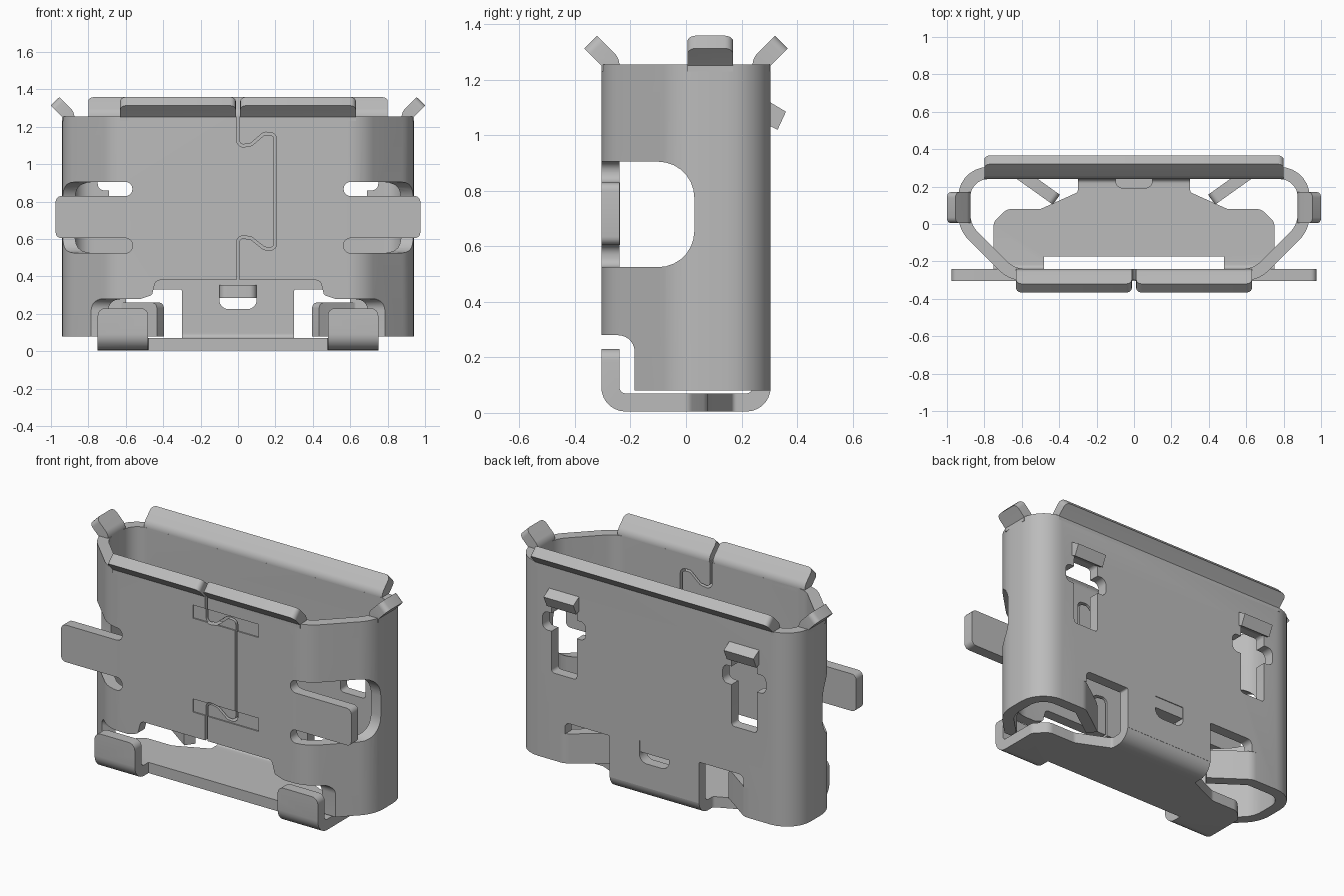
import bpy, bmesh, math
from mathutils import Vector

if "Cube" in bpy.data.objects:
    bpy.data.objects.remove(bpy.data.objects["Cube"])

T = 0.065  # sheet thickness
metal = bpy.data.materials.new("grey_metal")
metal.use_nodes = True
metal.diffuse_color = (0.5, 0.5, 0.5, 1)
metal.node_tree.nodes["Principled BSDF"].inputs["Base Color"].default_value = (0.5, 0.5, 0.5, 1)


def rounded(pts, r, closed=True, seg=7):
    """Fillet the corners of a 2D outline or path; r may be one radius or one per corner."""
    p = [Vector(q) for q in pts]
    radii = r if isinstance(r, list) else [r] * len(p)
    out = []
    for i, c in enumerate(p):
        if radii[i] == 0 or (not closed and i in (0, len(p) - 1)):
            out.append(c)
            continue
        a, b = (p[i - 1] - c).normalized(), (p[(i + 1) % len(p)] - c).normalized()
        half = a.angle(b) / 2
        mid = c + (a + b).normalized() * radii[i] / math.sin(half)
        start = c + a * radii[i] / math.tan(half) - mid
        end = c + b * radii[i] / math.tan(half) - mid
        turn = math.atan2(start.x * end.y - start.y * end.x, start.dot(end))
        for k in range(seg + 1):
            t = turn * k / seg
            out.append(mid + Vector((start.x * math.cos(t) - start.y * math.sin(t),
                                     start.x * math.sin(t) + start.y * math.cos(t))))
    return out


def band(path, t=T):
    """Closed outline of a strip of thickness t around an open path."""
    p = [Vector(q) for q in path]
    left, right = [], []
    for i, c in enumerate(p):
        d0 = (c - p[max(i - 1, 0)]).normalized()
        d1 = (p[min(i + 1, len(p) - 1)] - c).normalized()
        d = (d0 + d1).normalized()
        scale = t / 2 / max(d.dot(d1 if d1.length else d0), 0.5)
        n = Vector((-d.y, d.x)) * scale
        left.append(c + n)
        right.append(c - n)
    return left + right[::-1]


def rect(u0, u1, v0, v1):
    return [(u0, v0), (u1, v0), (u1, v1), (u0, v1)]


def prism(name, poly, axis, lo, hi, tip=None, r=0.03):
    """Extrude a 2D outline along an axis; tip picks corner edges to round."""
    place = {"X": lambda u, v, w: (w, u, v), "Y": lambda u, v, w: (u, w, v),
             "Z": lambda u, v, w: (u, v, w)}[axis]
    bm = bmesh.new()
    n = len(poly)
    a = [bm.verts.new(place(q[0], q[1], lo)) for q in poly]
    b = [bm.verts.new(place(q[0], q[1], hi)) for q in poly]
    bm.faces.new(a)
    bm.faces.new(b[::-1])
    for i in range(n):
        bm.faces.new((a[i], b[i], b[(i + 1) % n], a[(i + 1) % n]))
    bmesh.ops.recalc_face_normals(bm, faces=bm.faces)
    if tip:
        edges = [e for e in bm.edges if all(tip(v.co) for v in e.verts)
                 and abs(e.calc_length() - T) < 0.002]
        bmesh.ops.bevel(bm, geom=edges, offset=r, segments=5, profile=0.5, affect="EDGES")
    mesh = bpy.data.meshes.new(name)
    bm.to_mesh(mesh)
    bm.free()
    mesh.materials.append(metal)
    obj = bpy.data.objects.new(name, mesh)
    bpy.context.collection.objects.link(obj)
    return obj


def carve(obj, cutters, operation="DIFFERENCE"):
    for c in cutters:
        m = obj.modifiers.new("cut", "BOOLEAN")
        m.operation, m.solver, m.object = operation, "EXACT", c
        bpy.context.view_layer.update()
        dg = bpy.context.evaluated_depsgraph_get()
        mesh = bpy.data.meshes.new_from_object(obj.evaluated_get(dg))
        obj.modifiers.clear()
        obj.data = mesh
        bpy.data.objects.remove(c)


def mirrored(pts, s):
    return [(s * q[0], q[1]) for q in pts]


def span(a, b, s):
    return sorted((s * a, s * b))


# Shell: hollow sleeve with two chamfered corners
outer = [(-.94, .305), (.94, .305), (.94, -.03), (.665, -.305), (-.665, -.305), (-.94, -.03)]
inner = [(-.875, .24), (.875, .24), (.875, -.003), (.638, -.24), (-.638, -.24), (-.875, -.003)]
shell = prism("shell", rounded(outer, [.16, .16, .2, .2, .2, .2]), "Z", .08, 1.255)
cuts = [prism("bore", rounded(inner, [.095, .095, .135, .135, .135, .135]), "Z", 0, 1.4)]

# Lower front opening
cuts.append(prism("front_gap", rounded([(-.5, 0), (-.185, 0), (-.185, .28), (-.5, .28)],
                                       [0, 0, .06, 0]), "X", -1.1, 1.1))
cuts.append(prism("front_step", rounded([(-.52, .2), (.52, .2), (.52, .28), (.46, .3), (.44, .38),
                                         (-.44, .38), (-.46, .3), (-.52, .28)],
                                        [0, 0, 0, .02, .03, .03, .02, 0]), "Y", -.5, -.15))
# Wavy seam and the shallow recesses across it
seam = [(0, 1.4), (0, 1.095), (.07, 1.105), (.14, 1.165), (.2, 1.16), (.2, .545),
        (.14, .55), (.07, .605), (0, .615), (0, .2)]
cuts.append(prism("seam", band(rounded(seam, .028, False), .014), "Y", -.5, -.15))
for z in (1.1, .53):
    cuts.append(prism("recess", rect(-.09, .35, z, z + .08), "Y", -.5, -.297))
# Small window in the back
cuts.append(prism("back_slot", rounded(rect(-.1, .1, .225, .355), [.05, .05, 0, 0]), "Y", .15, .5))

for s in (1, -1):
    # Side windows with slots either side of the spring arm
    cuts.append(prism("side_window", rounded(rect(-.5, .03, .525, .905), [0, .13, .13, 0]),
                      "X", *span(.6, 1.2, s)))
    for z0, z1 in ((.525, .605), (.83, .905)):
        cuts.append(prism("arm_slot", rounded(mirrored(rect(.565, .8, z0, z1), s), .036),
                          "Y", -.5, -.2))
    # Latch windows in the back
    cuts.append(prism("latch_window", rounded(mirrored(rect(.52, .69, .61, 1.04), s), .02),
                      "Y", .15, .5))
    cuts.append(prism("latch_ears", rounded(mirrored(rect(.46, .75, .86, .97), s), .035),
                      "Y", .15, .5))
    # Gaps beside the back strip
    cuts.append(prism("back_gap", rounded(mirrored(rect(.3, .6, 0, .33), s), [0, 0, .03, .01]),
                      "Y", .15, .5))
    cuts.append(prism("curl_gap", mirrored(rect(.3, .66, -.01, .26), s), "Y", .15, .5))
carve(shell, cuts)

# Floor: back strip bends under the shell and up into two feet
side = rounded([(-.2725, .23), (-.2725, .0375), (.2725, .0375), (.2725, .1)], .055, False)
floor = prism("floor_and_feet", band(side), "X", -.75, .75)
half = rounded([(.3, .4), (.3, .17), (.5, .08), (.68, .08), (.75, .01), (.75, -.4),
                (.48, -.4), (.48, -.175)], [0, .02, .05, .06, .04, 0, 0, .01])
outline = half + mirrored(half, -1)[::-1]
comb = rounded([(.75, -.1), (.75, .23), (.48, .23), (.48, .15)], [0, .04, .04, 0])
carve(floor, [prism("floor_outline", outline, "Z", -.2, .5),
              prism("feet_outline", comb + mirrored(comb, -1)[::-1], "Y", -.5, .5)], "INTERSECT")

# Flared lips around the mouth
flare = rounded([(.2725, 1.23), (.2725, 1.265), (.343, 1.336)], .03, False)
high = lambda co: co.z > 1.3
prism("back_lip", band(flare), "X", -.8, .8, high)
front_flare = mirrored(flare, -1)
side_flare = [(q[0] + .635, q[1]) for q in flare]
for s, label in ((1, "left"), (-1, "right")):
    prism(label + "_front_lip", band(front_flare), "X", *span(.012, .63, s), high)
    prism(label + "_side_lip", band(mirrored(side_flare, s)), "Y", .005, .17, high)
    # Spring arm, latch tooth and inward curl
    prism(label + "_spring_arm", mirrored(rect(.6, .975, -.305, -.24), s), "Z", .605, .83,
          lambda co: abs(co.x) > .9)
    tooth = [(.25, 1.1), (.305, 1.118), (.36, 1.085), (.33, 1.02), (.3, 1.035), (.25, 1.05)]
    prism(label + "_latch_tooth", tooth, "X", *span(.505, .705, s))
    curl = rounded([(.66, .2725), (.615, .2725), (.415, .13)], .05, False)
    prism(label + "_curl", band(mirrored(curl, s)), "Z", .08, .26,
          lambda co: co.y < .18 and co.z > .2)

# Small tab bent inward at the back slot
prism("inner_tab", rounded(rect(-.1, .1, .19, .3), [.04, .04, 0, 0]), "Z", .285, .355)

# Smooth bends, crisp sheet edges
bpy.ops.object.select_all(action="DESELECT")
for obj in bpy.context.collection.objects:
    if obj.type == "MESH" and metal.name in obj.data.materials:
        bpy.context.view_layer.objects.active = obj
        obj.select_set(True)
bpy.ops.object.shade_smooth_by_angle(angle=math.radians(30))
